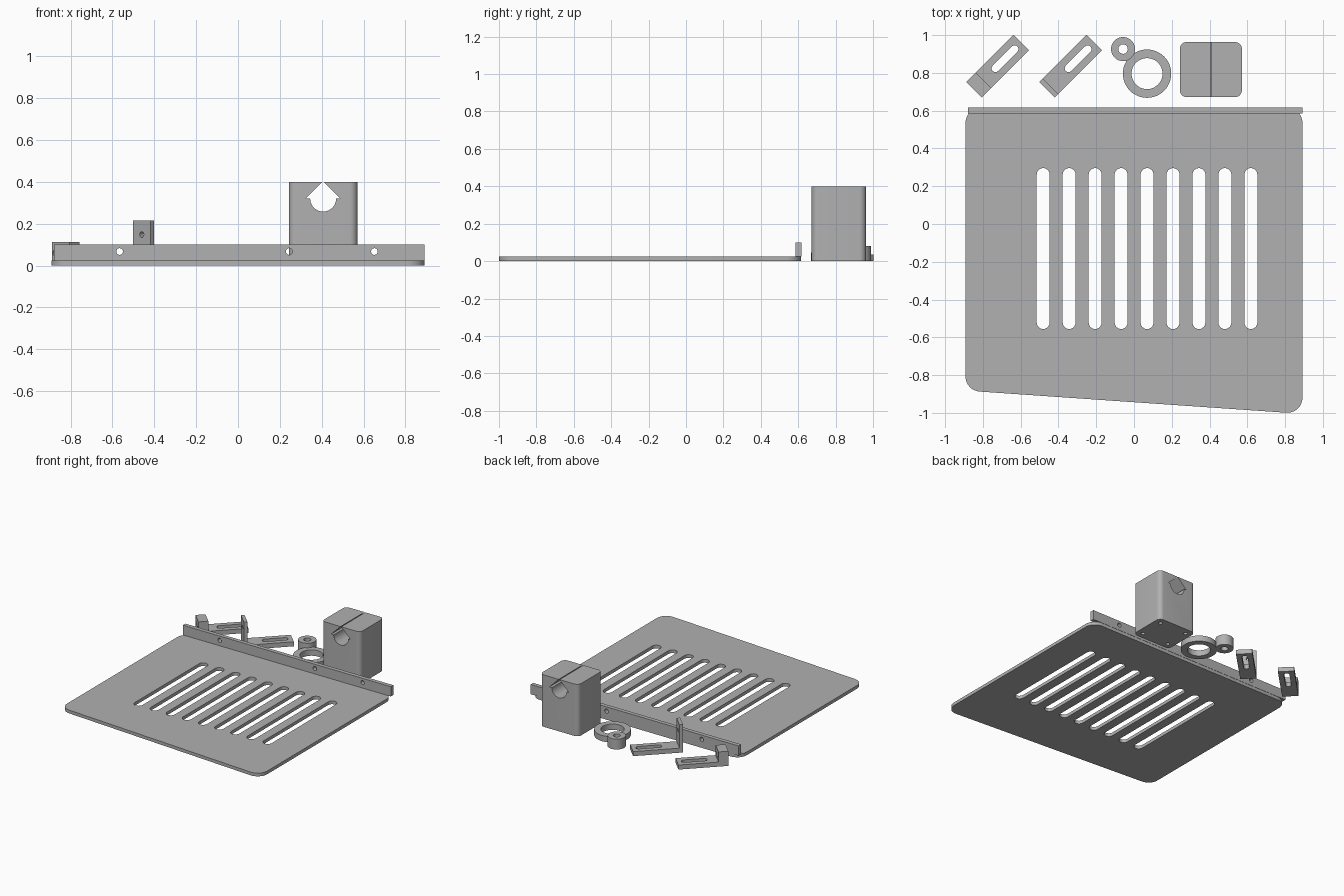
import bpy, bmesh, math
from mathutils import Matrix, Vector

if "Cube" in bpy.data.objects:
    bpy.data.objects.remove(bpy.data.objects["Cube"])

grey = bpy.data.materials.new("plain grey")
grey.diffuse_color = (0.44, 0.44, 0.44, 1)
grey.use_nodes = True
grey.node_tree.nodes["Principled BSDF"].inputs["Base Color"].default_value = grey.diffuse_color


def arc(cx, cy, r, a0=0, a1=360, n=32):
    """Points on an arc; a full circle leaves out the repeated end."""
    last = n if a1 - a0 == 360 else n + 1
    return [(cx + r * math.cos(math.radians(a0 + (a1 - a0) * i / n)),
             cy + r * math.sin(math.radians(a0 + (a1 - a0) * i / n))) for i in range(last)]


def slot(x, y0, y1, r):
    """Upright slot with round ends; y0 and y1 are the end centres."""
    return arc(x, y1, r, 0, 180, 12) + arc(x, y0, r, 180, 360.001, 12)


def rect(x0, y0, x1, y1):
    return [(x0, y0), (x1, y0), (x1, y1), (x0, y1)]


def fillet(corners, r, n=8):
    """Round every corner of a convex counter-clockwise polygon."""
    out = []
    for i, c in enumerate(corners):
        c = Vector(c)
        a = (Vector(corners[i - 1]) - c).normalized()
        b = (Vector(corners[(i + 1) % len(corners)]) - c).normalized()
        half = a.angle(b) / 2
        mid = c + (a + b).normalized() * r / math.sin(half)
        start = c + a * r / math.tan(half) - mid
        turn = math.pi - 2 * half
        for k in range(n + 1):
            out.append(tuple(mid + Matrix.Rotation(turn * k / n, 2) @ start))
    return out


def prism(name, outlines, height, place=Matrix()):
    """Extrude a flat outline (followed by its holes) from local z = 0 to height."""
    cu = bpy.data.curves.new(name, 'CURVE')
    cu.dimensions, cu.fill_mode, cu.extrude = '2D', 'BOTH', height / 2
    for pts in outlines:
        sp = cu.splines.new('POLY')
        sp.points.add(len(pts) - 1)
        for p, (x, y) in zip(sp.points, pts):
            p.co = (x, y, 0, 1)
        sp.use_cyclic_u = True
    tmp = bpy.data.objects.new(name + "_outline", cu)
    bpy.context.collection.objects.link(tmp)
    dg = bpy.context.evaluated_depsgraph_get()
    me = bpy.data.meshes.new_from_object(tmp.evaluated_get(dg))
    bpy.data.objects.remove(tmp)
    me.transform(place @ Matrix.Translation((0, 0, height / 2)))
    bm = bmesh.new()
    bm.from_mesh(me)
    bmesh.ops.remove_doubles(bm, verts=bm.verts, dist=1e-5)
    bmesh.ops.recalc_face_normals(bm, faces=bm.faces)
    bm.to_mesh(me)
    bm.free()
    me.materials.clear()
    me.materials.append(grey)
    ob = bpy.data.objects.new(name, me)
    bpy.context.collection.objects.link(ob)
    return ob


def smooth(ob):
    bpy.ops.object.select_all(action='DESELECT')
    ob.select_set(True)
    bpy.context.view_layer.objects.active = ob
    bpy.ops.object.shade_smooth_by_angle(angle=math.radians(30))


def at(x, y, z=0):
    return Matrix.Translation((x, y, z))


UPRIGHT = Matrix.Rotation(math.pi / 2, 4, 'X')   # outline stands up, extrudes toward -y

# Slotted base plate with a slanted front edge
plate = fillet([(-0.892, 0.615), (-0.892, -0.882), (0.892, -1.005), (0.892, 0.615)], 0.08)
slots = [slot(-0.481 + 0.1375 * i, -0.522, 0.262, 0.034) for i in range(9)]
smooth(prism("base_plate", [plate] + slots, 0.025))

# Rear rail with three screw holes
holes = [arc(x, 0.067, 0.016, n=20) for x in (-0.566, 0.245, 0.652)]
smooth(prism("rear_rail", [rect(-0.88, 0.025, 0.892, 0.1)] + holes, 0.031,
             at(0, 0.617) @ UPRIGHT))

# Collar rings
for name, x, y, r_out, r_in, h in (("large_ring", 0.069, 0.796, 0.128, 0.082, 0.045),
                                   ("small_ring", -0.058, 0.926, 0.0635, 0.025, 0.08)):
    smooth(prism(name, [arc(x, y, r_out, n=48), arc(x, y, r_in, n=48)], h))

# Angle brackets: slotted arm plus drilled upright foot
for name, x, deep, tall, drill in (
        ("short_bracket", -0.847, 0.07, 0.113, [(-0.04, 0.06), (0.04, 0.06)]),
        ("tall_bracket", -0.46, 0.025, 0.215, [(0, 0.148)])):
    frame = at(x, 0.711) @ Matrix.Rotation(math.radians(-45), 4, 'Z')
    smooth(prism(name + "_arm", [rect(-0.058, deep, 0.058, 0.354),
                                 slot(0, 0.16, 0.304, 0.02)], 0.035, frame))
    smooth(prism(name + "_foot", [rect(-0.058, 0, 0.058, tall)]
                 + [arc(u, v, 0.014, n=16) for u, v in drill],
                 deep, frame @ at(0, deep) @ UPRIGHT))

# Housing block, cut by a pointed channel and four blind holes underneath
cx, cy = 0.407, 0.817
block = prism("housing_block", [fillet(rect(0.243, 0.672, 0.571, 0.963), 0.035)], 0.4)
channel = [(cx, 0.403), (cx - 0.082, 0.321)] + arc(cx, 0.32, 0.062, 180, 360, 24) \
    + [(cx + 0.082, 0.321)]
cutters = [prism("channel_cutter", [channel], 0.5, at(0, 1.07) @ UPRIGHT)]
for sx in (-1, 1):
    for sy in (-1, 1):
        cutters.append(prism("hole_cutter", [arc(cx + sx * 0.115, cy + sy * 0.097, 0.014, n=16)],
                             0.07, at(0, 0, -0.02)))
bpy.context.view_layer.objects.active = block
for c in cutters:
    c.hide_render = True
    mod = block.modifiers.new("cut", 'BOOLEAN')
    mod.operation, mod.solver, mod.object = 'DIFFERENCE', 'EXACT', c
    bpy.ops.object.modifier_apply(modifier=mod.name)
for c in cutters:
    bpy.data.objects.remove(c)
smooth(block)
